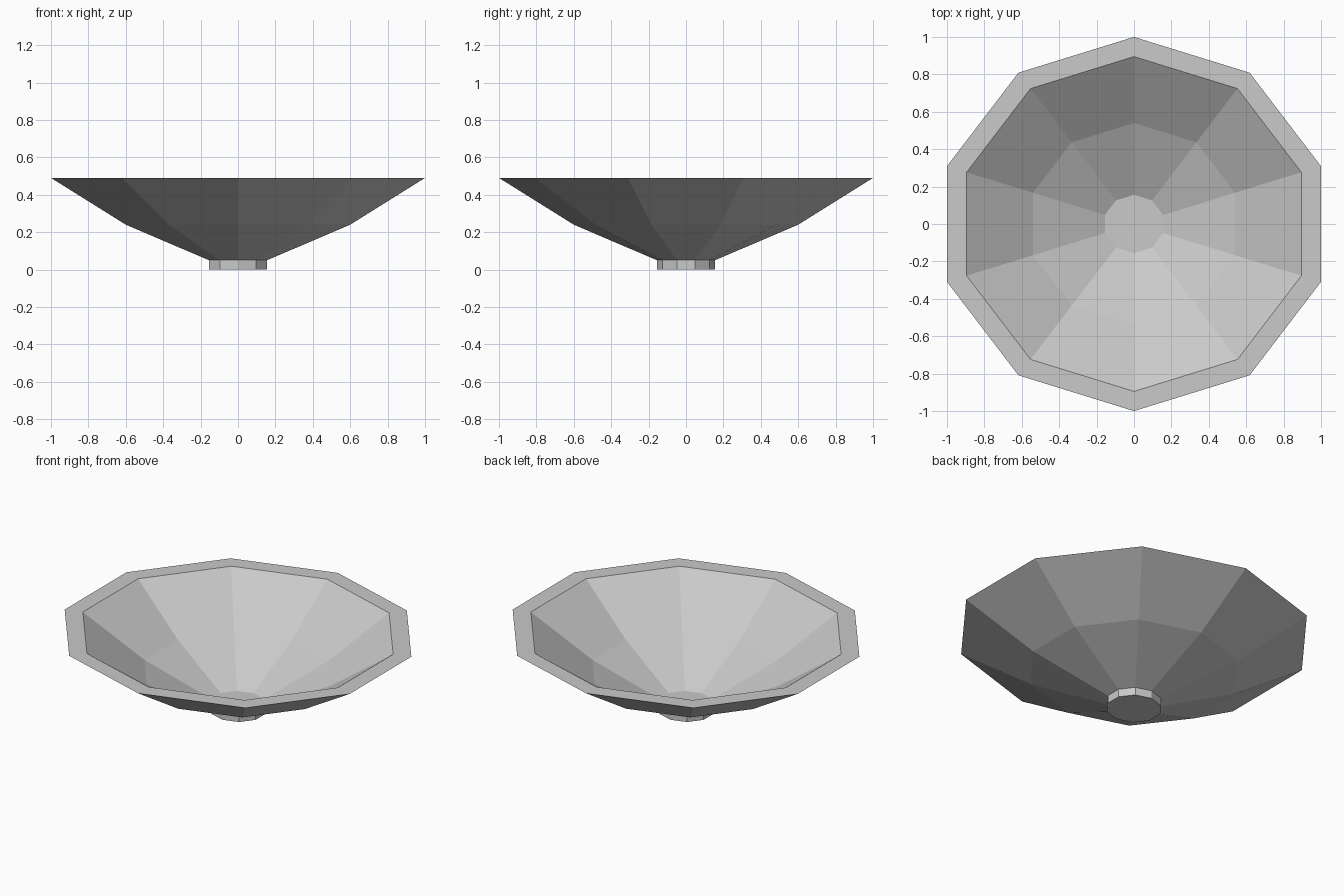
import bpy
import bmesh
from math import sin, cos, pi

SIDES = 10
RADIUS_X = 1 / cos(pi / SIDES)   # widens the decagon so its flat sides reach x = +-1
FOOT_R, FOOT_H = 0.156, 0.05

cube = bpy.data.objects.get("Cube")
if cube:
    bpy.data.objects.remove(cube, do_unlink=True)

# Plain grey for the whole dish
grey = bpy.data.materials.new("light_grey")
grey.use_nodes = True
colour = (0.588, 0.588, 0.588, 1)
grey.diffuse_color = colour
grey.node_tree.nodes["Principled BSDF"].inputs["Base Color"].default_value = colour


def ring(bm, radius, z):
    """Ten points with a corner facing front and back."""
    angles = [pi / 2 + 2 * pi * i / SIDES for i in range(SIDES)]
    return [bm.verts.new((radius * RADIUS_X * cos(a), radius * sin(a), z)) for a in angles]


def lathe(name, profile, capped=False, closed=False):
    """Flat-faced turned part; the profile runs counter-clockwise in (radius, z)."""
    bm = bmesh.new()
    rings = [ring(bm, r, z) for r, z in profile]
    pairs = list(zip(rings, rings[1:]))
    if closed:
        pairs.append((rings[-1], rings[0]))
    for low, high in pairs:
        for i in range(SIDES):
            j = (i + 1) % SIDES
            bm.faces.new((low[i], low[j], high[j], high[i]))
    if capped:
        bm.faces.new(rings[0][::-1])
        bm.faces.new(rings[-1])
    mesh = bpy.data.meshes.new(name)
    bm.to_mesh(mesh)
    bm.free()
    mesh.materials.append(grey)
    obj = bpy.data.objects.new(name, mesh)
    bpy.context.collection.objects.link(obj)
    return obj


# Foot, whose top is also the floor of the bowl
lathe("foot", [(FOOT_R, 0), (FOOT_R, FOOT_H)], capped=True)

# Bowl wall: outside up to the rim, then back down the inside to the foot
lathe("bowl", [(FOOT_R, FOOT_H), (0.6, 0.24), (1, 0.49),
               (0.895, 0.49), (0.54, 0.24)], closed=True)
